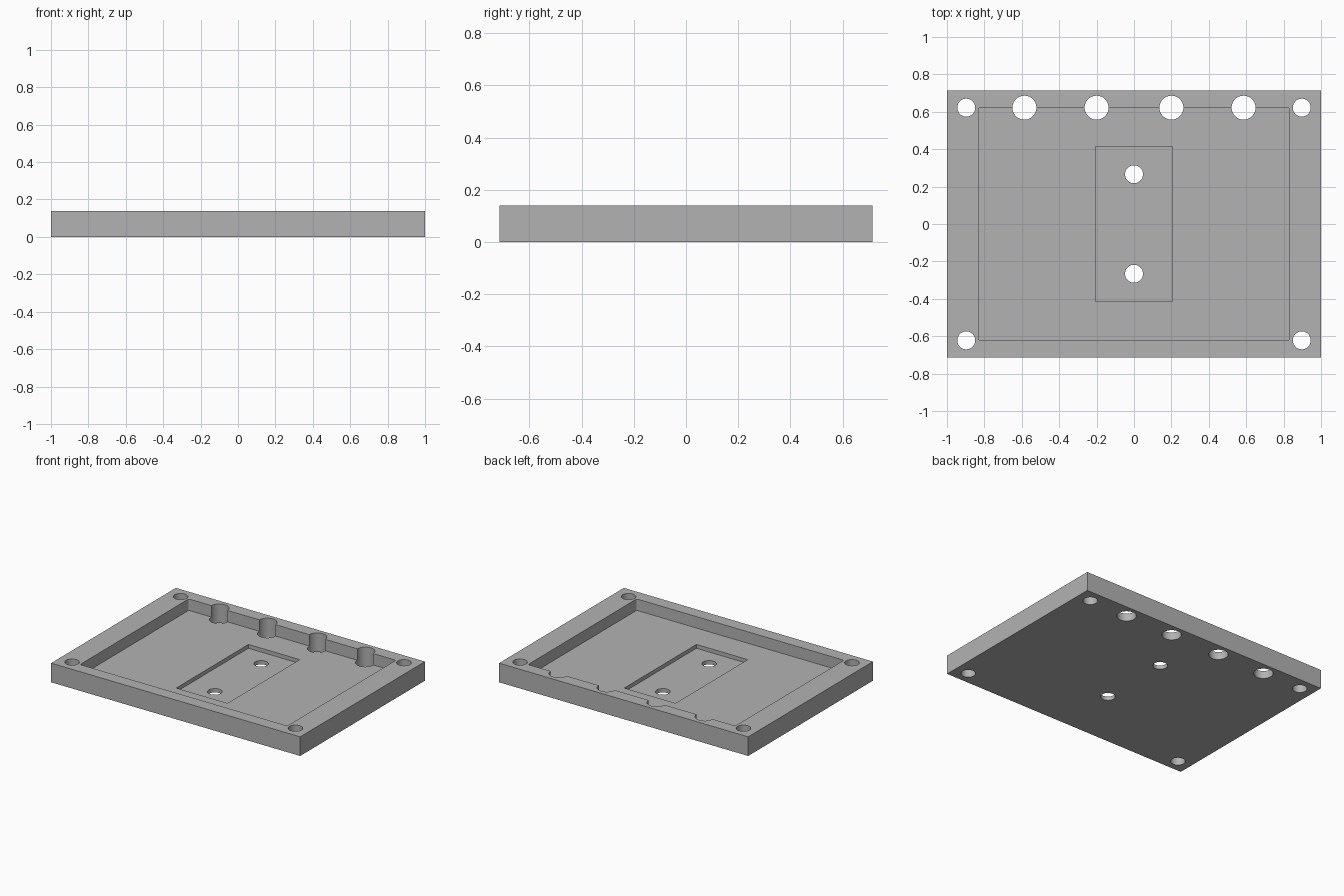
import bpy
import bmesh
from mathutils import Matrix

if "Cube" in bpy.data.objects:
    bpy.data.objects.remove(bpy.data.objects["Cube"])

HEIGHT, LENGTH_Y = 0.139, 1.43
FLOOR, RECESS_FLOOR = 0.056, 0.028


def box(name, x, y, z0, z1, corner=0.0):
    """Box centred on the z axis, with optional rounded vertical corners."""
    bm = bmesh.new()
    bmesh.ops.create_cube(bm, size=1, matrix=Matrix.LocRotScale(
        (0, 0, (z0 + z1) / 2), None, (x, y, z1 - z0)))
    if corner:
        upright = [e for e in bm.edges
                   if abs(e.verts[0].co.z - e.verts[1].co.z) > 0.01]
        bmesh.ops.bevel(bm, geom=upright, offset=corner, segments=4,
                        profile=0.5, affect='EDGES')
    return finish(bm, name)


def drill(name, x, y, radius):
    bm = bmesh.new()
    bmesh.ops.create_cone(bm, cap_ends=True, segments=48, radius1=radius,
                          radius2=radius, depth=0.5,
                          matrix=Matrix.Translation((x, y, 0.07)))
    return finish(bm, name)


def finish(bm, name):
    mesh = bpy.data.meshes.new(name)
    bm.to_mesh(mesh)
    bm.free()
    obj = bpy.data.objects.new(name, mesh)
    bpy.context.collection.objects.link(obj)
    return obj


def cut(target, cutter):
    cutter.hide_render = True
    mod = target.modifiers.new("cut", 'BOOLEAN')
    mod.operation, mod.solver, mod.object = 'DIFFERENCE', 'EXACT', cutter
    bpy.context.view_layer.objects.active = target
    bpy.ops.object.modifier_apply(modifier=mod.name)
    bpy.data.objects.remove(cutter)


# Solid plate
tray = box("tray_plate", 2.0, LENGTH_Y, 0, HEIGHT)

# Wide pocket and the deeper central recess
cut(tray, box("pocket_cutter", 1.664, 1.246, FLOOR, 0.3, 0.013))
cut(tray, box("recess_cutter", 0.412, 0.828, RECESS_FLOOR, 0.3))

# Corner screw holes, centre holes, and cable holes along the back wall
holes = [(sx * 0.897, sy * 0.622, 0.048) for sx in (-1, 1) for sy in (-1, 1)]
holes += [(0, y, 0.048) for y in (-0.266, 0.266)]
holes += [(x, 0.622, 0.064) for x in (-0.586, -0.2, 0.2, 0.586)]
for x, y, r in holes:
    cut(tray, drill("hole_cutter", x, y, r))

# Plain grey finish
grey = bpy.data.materials.new("grey")
grey.diffuse_color = (0.45, 0.45, 0.45, 1)
grey.use_nodes = True
grey.node_tree.nodes["Principled BSDF"].inputs["Base Color"].default_value = grey.diffuse_color
tray.data.materials.clear()
tray.data.materials.append(grey)

# Smooth hole walls, crisp edges
bpy.ops.object.select_all(action='DESELECT')
tray.select_set(True)
bpy.context.view_layer.objects.active = tray
bpy.ops.object.shade_smooth_by_angle(angle=0.52)
